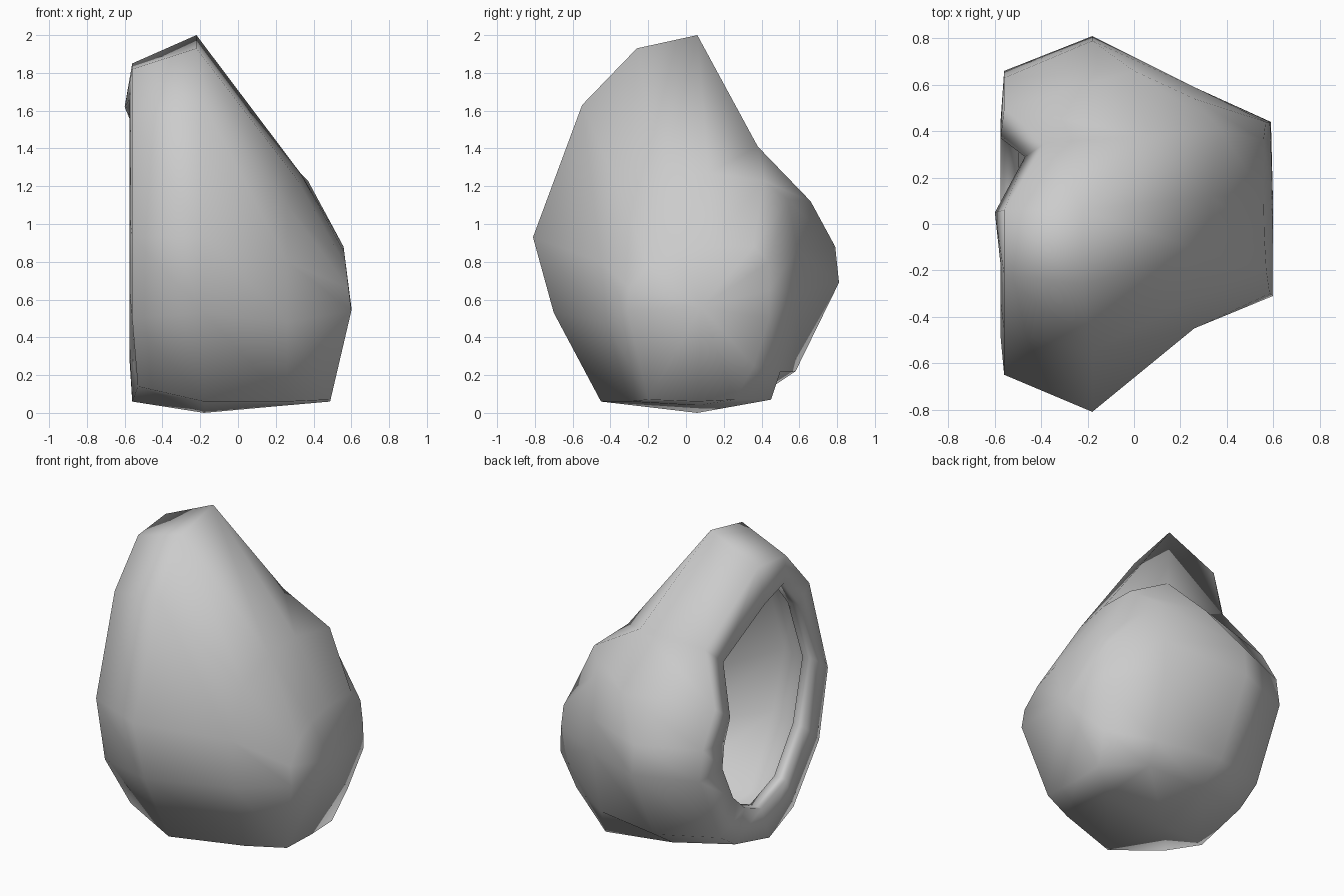
import bpy, bmesh, math

if "Cube" in bpy.data.objects:
    bpy.data.objects.remove(bpy.data.objects["Cube"])

# Cross-sections (y, z), stacked along x from the mouth to the far side
mouth = [(.05, 1.62), (-.18, 1.66), (-.34, 1.46), (-.49, 1.05), (-.39, .65), (-.2, .38), (.05, .29),
         (.22, .36), (.34, .47), (.45, .7), (.43, .85), (.37, 1.0), (.29, 1.3)]
face = [(.06, 1.85), (-.22, 1.82), (-.46, 1.55), (-.65, .93), (-.56, .5), (-.34, .14), (-.05, .06),
        (.3, .15), (.45, .25), (.66, .69), (.63, .88), (.5, 1.1), (.35, 1.38)]
widest = [(.06, 2.0), (-.26, 1.93), (-.55, 1.63), (-.81, .93), (-.7, .53), (-.45, .06), (.06, 0),
          (.4, .1), (.58, .22), (.81, .69), (.79, .88), (.66, 1.12), (.38, 1.41)]
shoulder = [(.12, 1.27), (-.12, 1.24), (-.32, 1.1), (-.45, .8), (-.42, .48), (-.3, .06), (.06, .04),
            (.45, .07), (.5, .22), (.59, .64), (.59, .86), (.54, 1.13), (.41, 1.23)]
end = [(.12, .88), (-.05, .85), (-.2, .78), (-.3, .66), (-.31, .54), (-.2, .07), (.06, .06),
       (.26, .07), (.36, .25), (.44, .5), (.44, .65), (.44, .8), (.36, .88)]


def end_x(z):
    return .49 + .11 * (z - .07) / .47 if z < .54 else .6 - .04 * (z - .54) / .33


def xs(base, **special):
    row = [base] * 13
    for key, x in special.items():
        row[int(key[1:])] = x
    return row


rings = [(mouth, xs(-.575, p0=-.6, p12=-.47)),
         (face, xs(-.56, p12=-.38, p5=-.53)),
         (widest, xs(-.18, p0=-.22, p1=-.22, p11=0, p12=.06)),
         (shoulder, xs(.26, p0=.33, p1=.31, p12=.37)),
         (end, [end_x(z) for y, z in end])]

bm = bmesh.new()
loops = [[bm.verts.new((x, y, z)) for (y, z), x in zip(pts, row)] for pts, row in rings]
for a, b in zip(loops, loops[1:]):
    for i in range(13):
        j = (i + 1) % 13
        bm.faces.new((a[i], a[j], b[j], b[i]))

# Rounded cap on the far side
hub = bm.verts.new((.6, .08, .56))
cap = [bm.faces.new((loops[-1][i], loops[-1][(i + 1) % 13], hub)) for i in range(13)]
bmesh.ops.recalc_face_normals(bm, faces=bm.faces[:])
if sum(f.normal.x for f in cap) < 0:
    bmesh.ops.reverse_faces(bm, faces=bm.faces[:])

mesh = bpy.data.meshes.new("hollow_shell")
bm.to_mesh(mesh)
bm.free()
shell = bpy.data.objects.new("hollow_shell", mesh)
bpy.context.collection.objects.link(shell)

# Wall thickness, which also forms the lip and inner cavity
wall = shell.modifiers.new("wall", 'SOLIDIFY')
wall.thickness = .08
wall.offset = -1

bpy.context.view_layer.objects.active = shell
shell.select_set(True)
bpy.ops.object.modifier_apply(modifier="wall")
bpy.ops.object.shade_smooth_by_angle(angle=math.radians(100))
